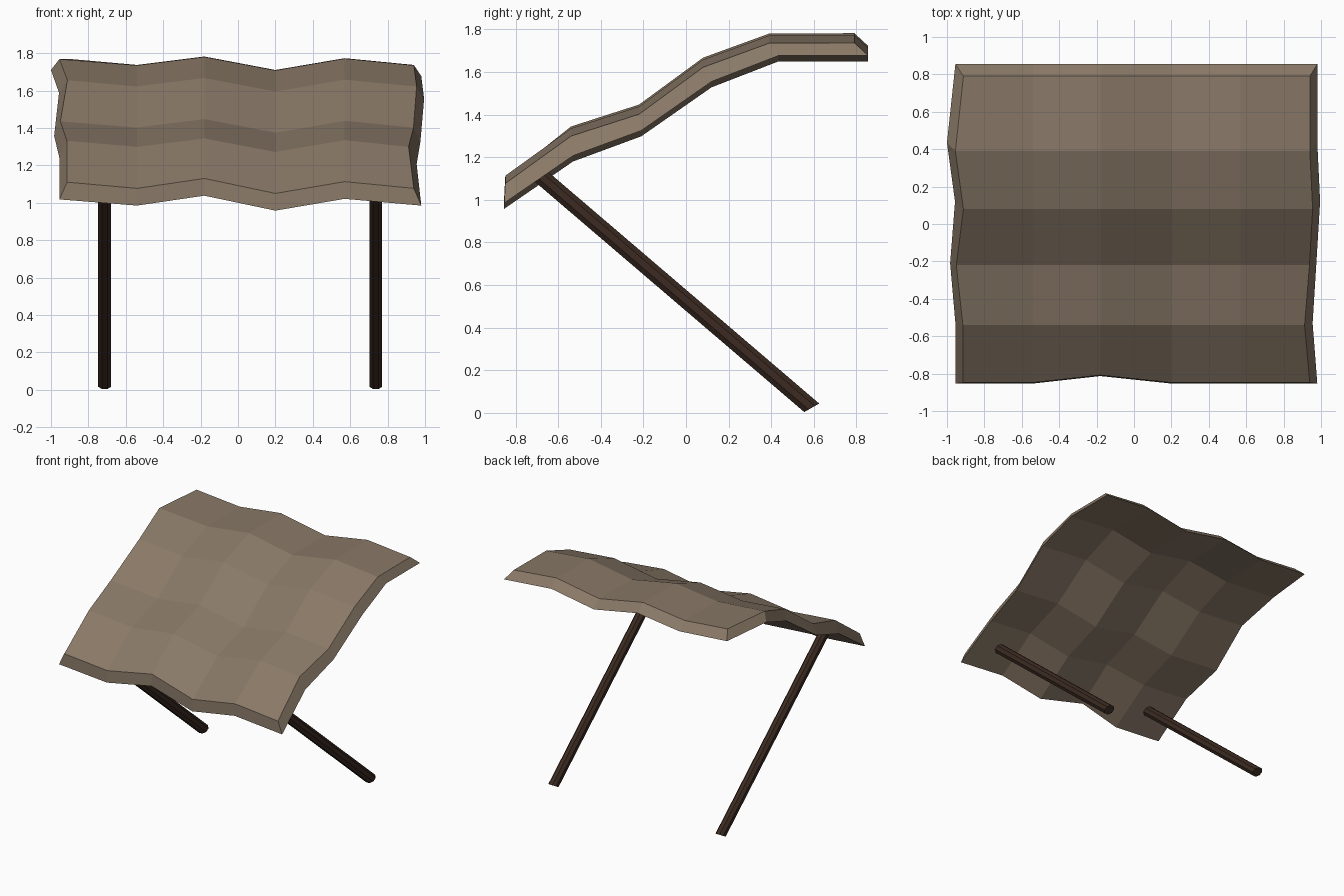
import bpy, bmesh, math
from mathutils import Vector

if "Cube" in bpy.data.objects:
    bpy.data.objects.remove(bpy.data.objects["Cube"])


def material(name, rgb):
    m = bpy.data.materials.new(name)
    m.diffuse_color = (*rgb, 1)
    m.use_nodes = True
    m.node_tree.nodes["Principled BSDF"].inputs["Base Color"].default_value = m.diffuse_color
    return m


def make_object(name, bm, mat):
    bmesh.ops.recalc_face_normals(bm, faces=bm.faces[:])
    me = bpy.data.meshes.new(name)
    bm.to_mesh(me)
    bm.free()
    ob = bpy.data.objects.new(name, me)
    ob.data.materials.append(mat)
    bpy.context.collection.objects.link(ob)
    return ob


cloth = material("hide", (0.25, 0.19, 0.135))
wood = material("dark_wood", (0.045, 0.024, 0.016))

# Rippled awning: a 5 x 5 top sheet and a slightly wider underside
ripple = [0, -0.033, 0.012, -0.06, 0.003, -0.033]
inner_x = [-0.54, -0.18, 0.2, 0.57]
top = dict(y=[-0.848, -0.54, -0.22, 0.08, 0.39, 0.79],
           z=[1.11, 1.332, 1.435, 1.655, 1.768, 1.77],
           left=[-0.913, -0.915, -0.95, -0.912, -0.955, -0.912],
           right=[0.94, 0.912, 0.938, 0.955, 0.94, 0.94])
bottom = dict(y=[-0.853, -0.53, -0.21, 0.12, 0.435, 0.855],
              z=[1.018, 1.24, 1.358, 1.588, 1.71, 1.71],
              left=[-0.955, -0.955, -0.983, -0.957, -1.0, -0.955],
              right=[0.98, 0.955, 0.975, 0.995, 0.98, 0.98])

bm = bmesh.new()


def sheet(d):
    rows = []
    for j in range(6):
        xs = [d["left"][j], *inner_x, d["right"][j]]
        row = []
        for i, x in enumerate(xs):
            notch = (i, j) == (2, 0)
            row.append(bm.verts.new((x, d["y"][j] + 0.04 * notch,
                                     d["z"][j] + ripple[i] + 0.008 * notch)))
        rows.append(row)
    for j in range(5):
        for i in range(5):
            bm.faces.new((rows[j][i], rows[j][i + 1], rows[j + 1][i + 1], rows[j + 1][i]))
    # outline running once around the sheet
    return (rows[0] + [r[5] for r in rows[1:]] + rows[5][4::-1]
            + [r[0] for r in rows[4:0:-1]])


a, b = sheet(top), sheet(bottom)
for k in range(len(a)):
    n = (k + 1) % len(a)
    bm.faces.new((a[k], a[n], b[n], b[k]))
make_object("awning", bm, cloth)

# Slanted support poles with skewed end cuts
SIDES = 8


def pole(name, x):
    bm = bmesh.new()
    rings = []
    for c in (Vector((x, 0.59, 0.024)), Vector((x, -0.69, 1.118))):
        ring = []
        for k in range(SIDES):
            t = 2 * math.pi * (k + 0.5) / SIDES
            s = math.sin(t) / math.cos(math.pi / SIDES)
            ring.append(bm.verts.new(c + Vector((0.037 * math.cos(t), 0.035 * s, 0.02 * s))))
        rings.append(ring)
        bm.faces.new(ring)
    for k in range(SIDES):
        n = (k + 1) % SIDES
        bm.faces.new((rings[0][k], rings[0][n], rings[1][n], rings[1][k]))
    make_object(name, bm, wood)


pole("left_pole", -0.713)
pole("right_pole", 0.737)
